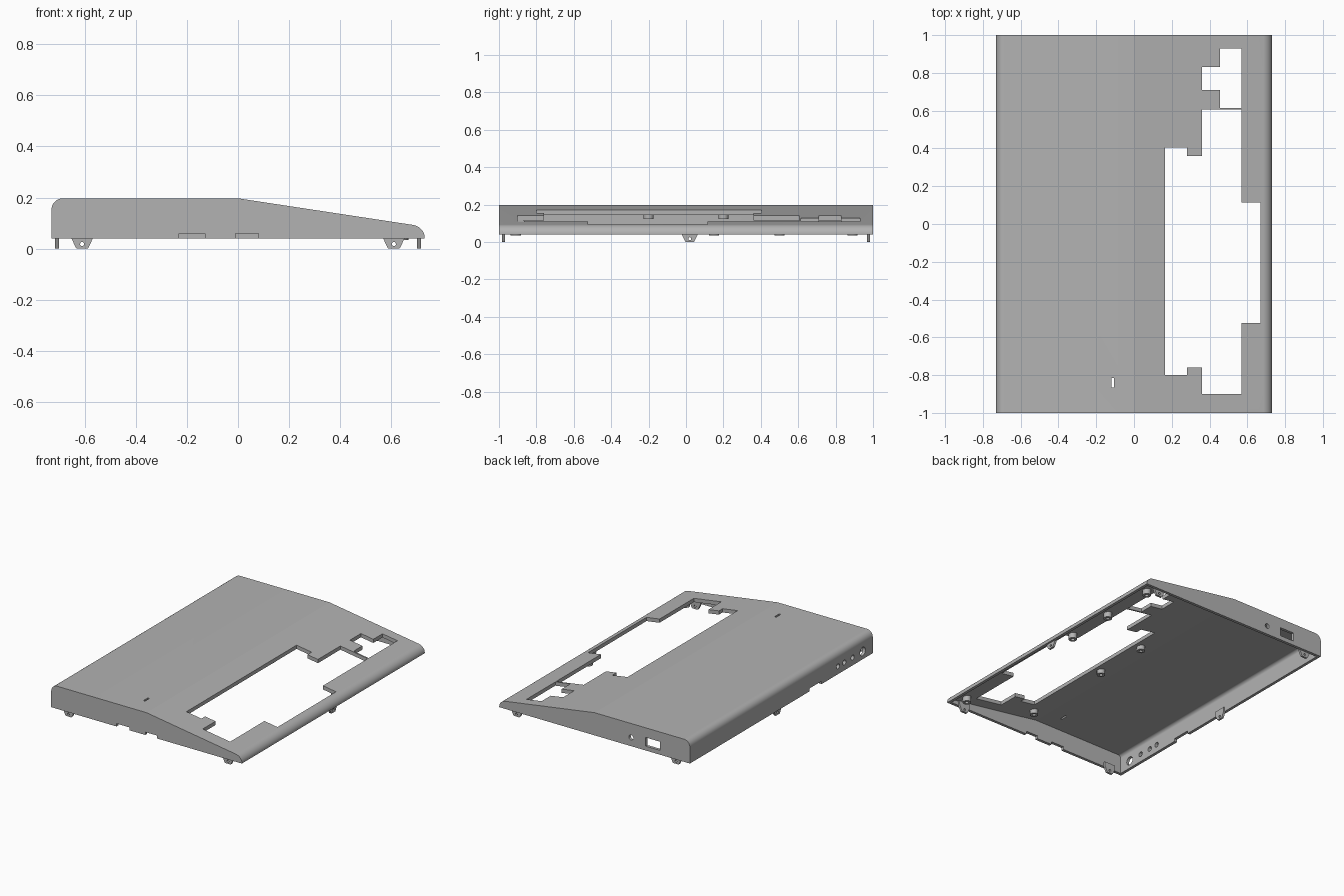
import bpy, bmesh, math
from mathutils import Matrix, Vector

cube = bpy.data.objects.get("Cube")
if cube:
    bpy.data.objects.remove(cube, do_unlink=True)

grey = bpy.data.materials.new("case grey")
grey.use_nodes = True
colour = (0.45, 0.45, 0.45, 1)
grey.diffuse_color = colour
grey.node_tree.nodes["Principled BSDF"].inputs["Base Color"].default_value = colour

W, BASE, TOP, SLOPE = 0.73, 0.04, 0.197, 0.152
WALL, ROOF = 0.02, 0.026


def finish(name, bm):
    bmesh.ops.recalc_face_normals(bm, faces=bm.faces)
    mesh = bpy.data.meshes.new(name)
    bm.to_mesh(mesh)
    bm.free()
    mesh.materials.append(grey)
    ob = bpy.data.objects.new(name, mesh)
    bpy.context.collection.objects.link(ob)
    return ob


def prism(name, points, axis, lo, hi):
    """Extrude a 2D outline along an axis; the outline uses the other two axes in order."""
    def place(p, d):
        c = list(p)
        c.insert(axis, d)
        return c
    bm = bmesh.new()
    face = bm.faces.new([bm.verts.new(place(p, lo)) for p in points])
    new = bmesh.ops.extrude_face_region(bm, geom=[face])["geom"]
    step = Vector(place((0, 0), hi - lo))
    bmesh.ops.translate(bm, vec=step, verts=[g for g in new if isinstance(g, bmesh.types.BMVert)])
    return finish(name, bm)


def rect(a0, a1, b0, b1):
    return [(a0, b0), (a1, b0), (a1, b1), (a0, b1)]


def circle(a, b, r, n=24):
    return [(a + r * math.cos(i * math.tau / n), b + r * math.sin(i * math.tau / n)) for i in range(n)]


def arc(a, corner, b, n=14):
    a, corner, b = Vector(a), Vector(corner), Vector(b)
    o = a + b - corner
    return [tuple(o + (a - o) * math.cos(t) + (b - o) * math.sin(t))
            for t in (i * math.pi / 2 / n for i in range(n + 1))]


def select(ob):
    bpy.ops.object.select_all(action="DESELECT")
    ob.select_set(True)
    bpy.context.view_layer.objects.active = ob


def cut(ob, cutter):
    select(ob)
    mod = ob.modifiers.new("cut", "BOOLEAN")
    mod.operation, mod.solver, mod.object = "DIFFERENCE", "EXACT", cutter
    bpy.ops.object.modifier_apply(modifier=mod.name)
    bpy.data.objects.remove(cutter, do_unlink=True)


def smooth(ob):
    select(ob)
    bpy.ops.object.shade_smooth_by_angle(angle=math.radians(8))


def profile(wall, roof, r, bottom):
    """Side outline of the case, inset by the wall and roof thickness."""
    x, top = W - wall, TOP - roof
    slope = lambda px: top - SLOPE * px
    return ([(-x, bottom)] + arc((-x, top - r), (-x, top), (r - x, top)) + [(0, top)]
            + arc((x - r, slope(x - r)), (x, slope(x)), (x, slope(x) - r * 0.9)) + [(x, bottom)])


# Hollow case, open underneath
case = prism("case_shell", profile(0, 0, 0.045, BASE), 1, -1, 1)
cut(case, prism("hollow", profile(WALL, ROOF, 0.022, 0), 1, WALL - 1, 1 - WALL))

# Stepped key openings and the indicator slot
keys = [(.165, -.8), (.28, -.8), (.28, -.76), (.36, -.76), (.36, -.9), (.57, -.9),
        (.57, -.525), (.67, -.525), (.67, .115), (.57, .115), (.57, .605), (.36, .605),
        (.36, .36), (.28, .36), (.28, .405), (.165, .405)]
pad = [(.455, .615), (.57, .615), (.57, .93), (.455, .93),
       (.455, .83), (.36, .83), (.36, .71), (.455, .71)]
for outline in (keys, pad, rect(-.12, -.107, -.865, -.815)):
    cut(case, prism("opening", outline, 2, 0.045, 0.3))

# Notches under the front wall and the tall side wall
for x0, x1 in ((-.23, -.13), (-.01, .08)):
    cut(case, prism("notch", rect(x0, x1, 0, .06), 1, -1.1, -.97))
cut(case, prism("notch", rect(-.44, -.31, 0, .06), 0, -.8, -.7))

# Sockets in the back wall and the tall side wall
cut(case, prism("socket", rect(-.5, -.39, .07, .13), 1, .95, 1.1))
cut(case, prism("socket", circle(-.28, .1, .017), 1, .95, 1.1))
for y, r in ((-.89, .029), (-.78, .017), (-.69, .017), (-.62, .017)):
    cut(case, prism("socket", circle(y, .094, r), 0, -.8, -.7))
smooth(case)


# Tapered fixing tabs with a screw hole, hanging below the walls
def tab(name, centre, axis, at):
    half = [(.02, 0), (.024, .003), (.042, BASE), (.042, .07)]
    outline = [(centre + a, z) for a, z in half] + [(centre - a, z) for a, z in reversed(half)]
    ob = prism(name, outline, axis, at - .0075, at + .0075)
    cut(ob, prism("screw_hole", circle(centre, .018, .008, 16), axis, at - .1, at + .1))


for sx, side in ((1, "left"), (-1, "right")):
    tab(side + "_tab", .02, 0, sx * .709)
    for sy, end in ((1, "back"), (-1, "front")):
        tab(f"{end}_{side}_tab", sx * .61, 1, sy * .975)


# Screw bosses under the roof, bored from below
def boss(name, x, y, low):
    high = TOP - SLOPE * x - ROOF + .008
    bm = bmesh.new()
    bmesh.ops.create_cone(bm, cap_ends=True, segments=24, radius1=.027, radius2=.027,
                          depth=high - low, matrix=Matrix.Translation((x, y, (high + low) / 2)))
    base = min(bm.faces, key=lambda f: f.calc_center_median().z)
    bmesh.ops.inset_region(bm, faces=[base], thickness=.015)
    new = bmesh.ops.extrude_face_region(bm, geom=[base])["geom"]
    bmesh.ops.translate(bm, vec=(0, 0, .025), verts=[g for g in new if isinstance(g, bmesh.types.BMVert)])
    if base.is_valid:
        bm.faces.remove(base)
    ob = finish(name, bm)
    select(ob)
    bpy.ops.object.shade_smooth_by_angle(angle=math.radians(30))


for i, y in enumerate((-.91, .15, .5, .89)):
    boss(f"outer_boss_{i + 1}", .64, y, .034)
for i, y in enumerate((-.87, -.2, .2)):
    boss(f"inner_boss_{i + 1}", .11, y, .122)
